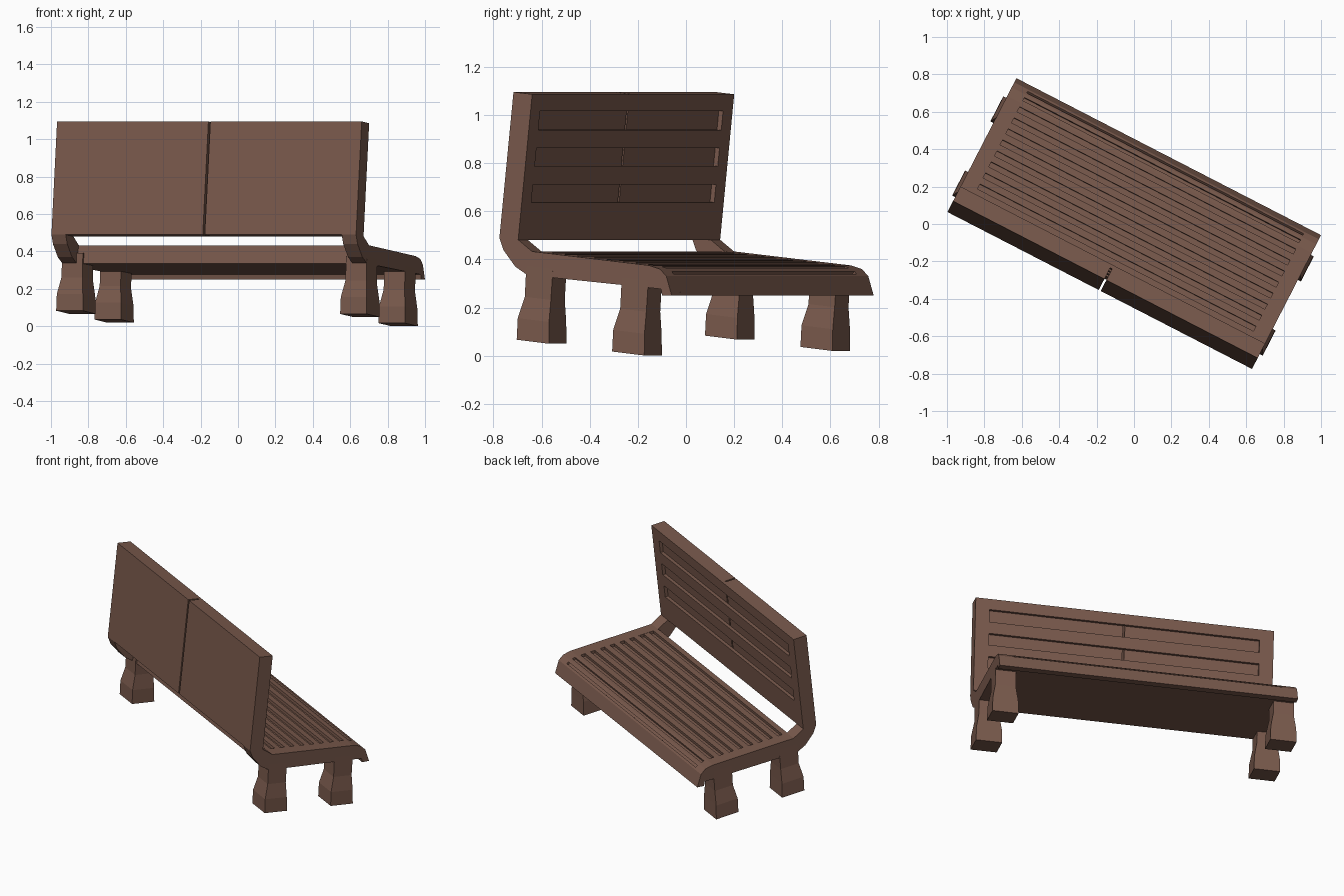
import bpy, bmesh, math
from mathutils import Vector

if "Cube" in bpy.data.objects:
    bpy.data.objects.remove(bpy.data.objects["Cube"])

YAW = -math.radians(27.26)      # the bench stands turned about z
U_IN, U_OUT = 0.83, 0.916       # inner and outer half length
wood = bpy.data.materials.new("brown_wood")
wood.diffuse_color = (0.19, 0.10, 0.072, 1)
wood.use_nodes = True
wood.node_tree.nodes["Principled BSDF"].inputs["Base Color"].default_value = wood.diffuse_color


def finish(name, bm):
    bmesh.ops.recalc_face_normals(bm, faces=bm.faces)
    me = bpy.data.meshes.new(name)
    bm.to_mesh(me)
    bm.free()
    me.materials.append(wood)
    ob = bpy.data.objects.new(name, me)
    ob.rotation_euler.z = YAW
    bpy.context.collection.objects.link(ob)
    return ob


def prism(bm, profile, u0, u1):
    """Extrude a (depth, height) profile along the bench length."""
    f = bm.faces.new([bm.verts.new((u0, v, z)) for v, z in profile])
    r = bmesh.ops.extrude_face_region(bm, geom=[f])
    bmesh.ops.translate(bm, vec=(u1 - u0, 0, 0),
                        verts=[e for e in r["geom"] if isinstance(e, bmesh.types.BMVert)])


# seat outline pieces (depth, height)
underside = [(-0.27, 0.335), (0.355, 0.277), (0.36, 0.25), (0.405, 0.25)]
nose = [(0.38, 0.33), (0.35, 0.36), (0.298, 0.375)]

# end frames with the bend up to the backrest
for side, name in ((1, "right_end_frame"), (-1, "left_end_frame")):
    bm = bmesh.new()
    prism(bm, underside + nose + [(-0.2475, 0.433), (-0.312, 0.481), (-0.40, 0.49),
                                  (-0.382, 0.44), (-0.326, 0.37)],
          side * U_IN, side * U_OUT)
    finish(name, bm)


# slatted seat: grooves cut in the top line
def notched(a, b, centres, width, depth=0.018):
    a, b = Vector(a), Vector(b)
    d = (b - a).normalized()
    n = Vector((-d.y, d.x)) * depth          # inward for this winding
    pts = []
    for c in centres:
        m = a.lerp(b, c)
        p, q = m - d * width / 2, m + d * width / 2
        pts += [p, p + n, q + n, q]
    return [tuple(p) for p in pts]


back_edge = (-0.25, 0.433)
seat = underside + [nose[0]] + notched(nose[0], nose[1], [0.5], 0.014, 0.014)
seat += [nose[1]] + notched(nose[1], nose[2], [0.5], 0.02, 0.014) + [nose[2]]
seat += notched(nose[2], back_edge, [0.065 + 0.121 * i for i in range(8)], 0.03) + [back_edge]
bm = bmesh.new()
prism(bm, seat, -U_IN, U_IN)
finish("seat", bm)

# backrest: split rear boards behind a slotted front frame
UP, FWD = Vector((0.108, 0.994)), Vector((0.994, -0.108))
BASE = Vector((-0.40, 0.49))
H, D1, D2 = 0.609, 0.068, 0.088


def slab(bm, s0, s1, d0, d1, u0, u1):
    prism(bm, [tuple(BASE + UP * s + FWD * d)
               for s, d in ((s0, d0), (s1, d0), (s1, d1), (s0, d1))], u0, u1)


for side, name in ((1, "right_back_board"), (-1, "left_back_board")):
    bm = bmesh.new()
    slab(bm, 0, H, 0, D1, side * 0.006, side * U_OUT)
    finish(name, bm)
bm = bmesh.new()
for s0, s1 in ((0, 0.157), (0.233, 0.308), (0.384, 0.459), (0.54, H)):
    slab(bm, s0, s1, D1, D2, -U_IN, U_IN)
for side in (1, -1):
    slab(bm, 0, H, D1, D2, side * U_IN, side * U_OUT)
finish("backrest_frame", bm)


# flared legs: rings of (height, centre shift, half length, half depth)
RINGS = [(0.31, 0.023, 0.062, 0.062), (0.18, 0.015, 0.063, 0.061),
         (0.09, 0.002, 0.078, 0.073), (0.0, 0.0, 0.080, 0.075)]


def leg(name, side, v, z):
    bm = bmesh.new()
    rings = []
    for h, shift, hu, hv in RINGS:
        rings.append([bm.verts.new((side * 0.854 + a * hu, v + shift + b * hv,
                                    z + h - 0.11 * b * hv))
                      for a, b in ((-1, -1), (1, -1), (1, 1), (-1, 1))])
    for r, s in zip(rings, rings[1:]):
        for i in range(4):
            j = (i + 1) % 4
            bm.faces.new((r[i], r[j], s[j], s[i]))
    bm.faces.new(rings[0])
    bm.faces.new(rings[-1])
    finish(name, bm)


leg("right_rear_leg", 1, -0.235, 0.058)
leg("left_rear_leg", -1, -0.235, 0.075)
leg("right_front_leg", 1, 0.211, 0.009)
leg("left_front_leg", -1, 0.211, 0.028)
